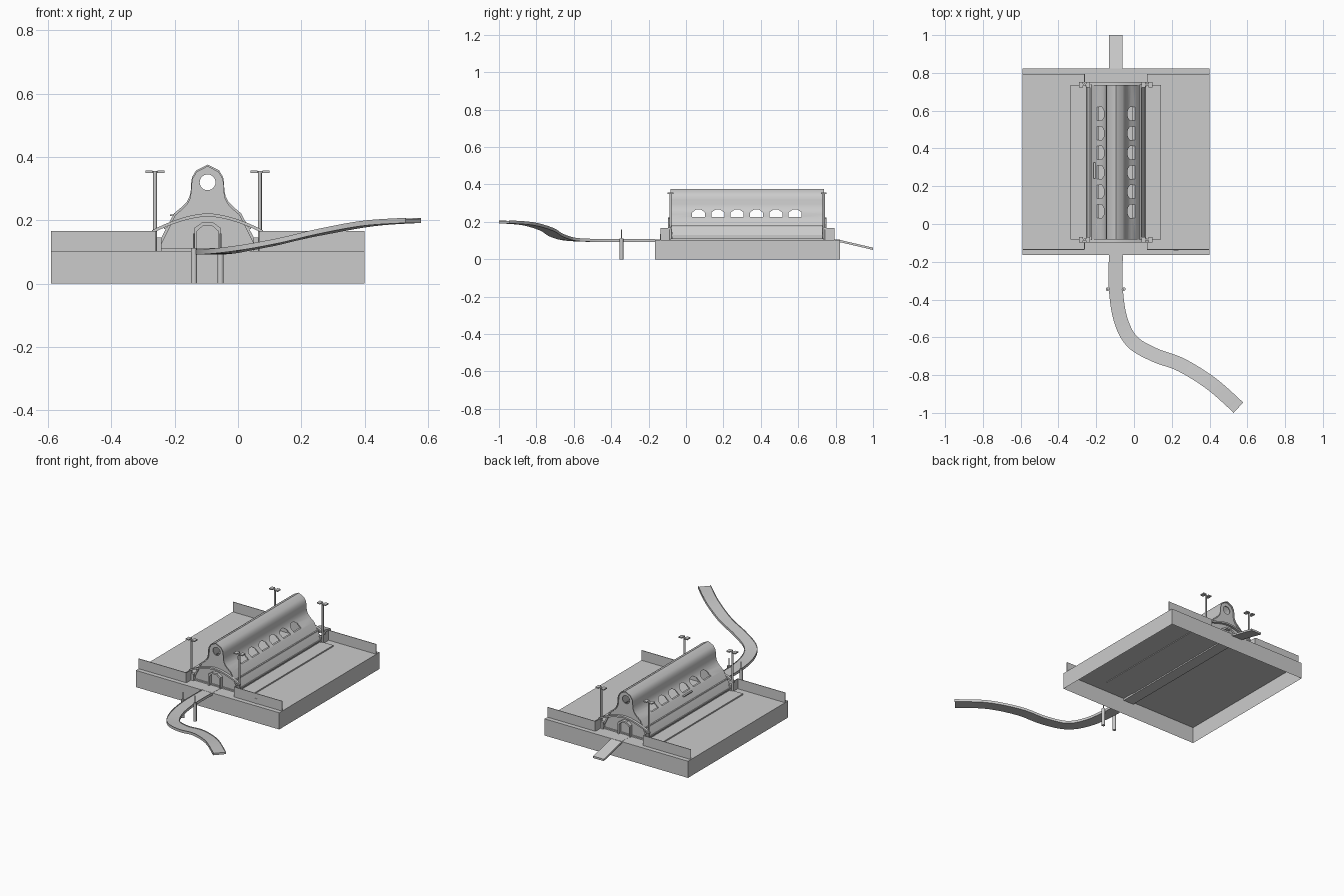
import bpy, bmesh, math
from mathutils import Vector

if "Cube" in bpy.data.objects:
    bpy.data.objects.remove(bpy.data.objects["Cube"], do_unlink=True)

grey = bpy.data.materials.new("light grey")
grey.use_nodes = True
colour = (0.6, 0.6, 0.6, 1)
grey.diffuse_color = colour
grey.node_tree.nodes["Principled BSDF"].inputs["Base Color"].default_value = colour

CX = -0.096            # centre line of the hall
FRONT, BACK = -0.083, 0.737
DECK = 0.104


def finish(name, bm):
    bmesh.ops.recalc_face_normals(bm, faces=bm.faces)
    mesh = bpy.data.meshes.new(name)
    bm.to_mesh(mesh)
    bm.free()
    mesh.materials.append(grey)
    ob = bpy.data.objects.new(name, mesh)
    bpy.context.collection.objects.link(ob)
    return ob


def box(name, lo, hi, bottom=True):
    bm = bmesh.new()
    bmesh.ops.create_cube(bm, size=1)
    for v in bm.verts:
        v.co = [lo[i] + (v.co[i] + 0.5) * (hi[i] - lo[i]) for i in range(3)]
    if not bottom:
        low = [f for f in bm.faces if f.normal.z < -0.9]
        bmesh.ops.delete(bm, geom=low, context='FACES')
    return finish(name, bm)


def cylinder(name, x, y, z0, z1, r):
    bm = bmesh.new()
    bmesh.ops.create_cone(bm, cap_ends=True, segments=12, radius1=r, radius2=r, depth=z1 - z0)
    bmesh.ops.translate(bm, verts=bm.verts, vec=(x, y, (z0 + z1) / 2))
    return finish(name, bm)


def prism(name, points, offset):
    """Extrude a closed outline of 3D points by an offset."""
    bm = bmesh.new()
    face = bm.faces.new([bm.verts.new(p) for p in points])
    new = bmesh.ops.extrude_face_region(bm, geom=[face])["geom"]
    bmesh.ops.translate(bm, verts=[v for v in new if isinstance(v, bmesh.types.BMVert)], vec=offset)
    # the starting face stays as the other cap
    return finish(name, bm)


def loft(name, rings):
    """Skin a row of equal closed rings and cap both ends."""
    bm = bmesh.new()
    rows = [[bm.verts.new(p) for p in ring] for ring in rings]
    n = len(rows[0])
    for a, b in zip(rows, rows[1:]):
        for i in range(n):
            bm.faces.new((a[i], a[(i + 1) % n], b[(i + 1) % n], b[i]))
    bm.faces.new(rows[0])
    bm.faces.new(rows[-1])
    return finish(name, bm)


def smooth(ob, degrees=35):
    bpy.ops.object.select_all(action='DESELECT')
    ob.select_set(True)
    bpy.context.view_layer.objects.active = ob
    bpy.ops.object.shade_smooth_by_angle(angle=math.radians(degrees))


def cut(ob, cutter):
    mod = ob.modifiers.new("cut", 'BOOLEAN')
    mod.operation, mod.solver, mod.object = 'DIFFERENCE', 'EXACT', cutter
    bpy.ops.object.select_all(action='DESELECT')
    ob.select_set(True)
    bpy.context.view_layer.objects.active = ob
    bpy.ops.object.modifier_apply(modifier=mod.name)
    bpy.data.objects.remove(cutter, do_unlink=True)


# Hollow ground block and the low step around the hall
box("ground_block", (-0.59, -0.165, 0), (0.4, 0.823, DECK), bottom=False)
box("hall_step", (-0.335, FRONT, DECK - 0.004), (0.142, BACK, DECK + 0.008))
box("through_path", (-0.133, -0.165, DECK - 0.012), (-0.06, 0.823, DECK + 0.001))

# L-shaped parapets at the four corners
for end, y, y_in in (("front", -0.135, FRONT), ("back", 0.793, BACK)):
    for side, x_out, x_in in (("right", -0.59, -0.262), ("left", 0.4, 0.07)):
        box(f"{end}_{side}_parapet", (min(x_out, x_in), y - 0.002, DECK),
            (max(x_out, x_in), y + 0.002, 0.166))
        box(f"{end}_{side}_return", (x_in - 0.002, min(y, y_in), DECK),
            (x_in + 0.002, max(y, y_in), 0.166))
box("parapet_hatch", (0.209, -0.139, DECK), (0.235, -0.136, 0.135))

# Curved hall roof as a thin shell
half = [(0.155, 0.128), (0.106, 0.222), (0.082, 0.242), (0.066, 0.258), (0.057, 0.275),
        (0.053, 0.295), (0.052, 0.318), (0.049, 0.337), (0.036, 0.358), (0, 0.376)]
outer = [(-x, z) for x, z in half] + [(x, z) for x, z in half[-2::-1]]
inner = [(x * 0.95, z - 0.006) for x, z in outer]
section = outer + inner[::-1]
roof = loft("hall_roof", [[(CX + x, y, z) for x, z in section] for y in (FRONT, BACK)])

# Six gabled windows cut through both slopes
window = [(-0.035, 0.227), (0.035, 0.227), (0.035, 0.25), (0.012, 0.266), (-0.012, 0.266), (-0.035, 0.25)]
for i in range(6):
    yc = 0.067 + 0.1033 * i
    cut(roof, prism("window_cutter", [(-0.4, yc + y, z) for y, z in window], (0.6, 0, 0)))
smooth(roof)

# Gable walls with a round opening, doorway frames and arched canopies
for end, y, out in (("front", FRONT + 0.008, -1), ("back", BACK - 0.008, 1)):
    outline = [(-0.15, DECK)] + [(x * 0.97, z - 0.003) for x, z in outer] + [(0.15, DECK)]
    gable = prism(f"{end}_gable", [(CX + x, y, z) for x, z in outline], (0, -out * 0.006, 0))
    circle = [(CX + 0.025 * math.cos(t * math.pi / 12), y - 0.05, 0.32 + 0.025 * math.sin(t * math.pi / 12))
              for t in range(24)]
    cut(gable, prism("round_cutter", circle, (0, 0.1, 0)))

    door = [(-0.043, DECK), (-0.043, 0.175), (-0.018, 0.193), (0.018, 0.193), (0.043, 0.175), (0.043, DECK)]
    frame = door + [(x * 0.8, z - 0.01 if z > 0.15 else z) for x, z in door[::-1]]
    prism(f"{end}_door_frame", [(CX + x, y, z) for x, z in frame], (0, out * 0.02, 0))

    arc = [(-0.175 + 0.35 * k / 20, 0.222 - 0.053 * abs(k / 10 - 1) ** 1.7) for k in range(21)]
    band = arc + [(x, z - 0.01) for x, z in arc[::-1]]
    smooth(prism(f"{end}_canopy_arch", [(CX + x, y + out * 0.006, z) for x, z in band], (0, out * 0.016, 0)))

# Side rails along the eaves
for side, s in (("right", -1), ("left", 1)):
    for level, dx, z in (("upper", 0.133, 0.176), ("lower", 0.155, 0.126)):
        x = CX + s * dx
        box(f"{side}_{level}_rail", (x - 0.004, FRONT, z - 0.004), (x + 0.004, BACK, z + 0.004))
    x = CX + s * 0.149
    box(f"{side}_sill", (x - 0.003, FRONT, DECK), (x + 0.003, BACK, 0.13))
ledge_x = -0.21
box("window_ledge", (ledge_x - 0.004, 0.24, 0.213), (ledge_x + 0.02, 0.325, 0.219))

# Lamp masts with twin heads at the hall corners
for end, y in (("front", FRONT), ("back", BACK)):
    for side, x in (("right", -0.262), ("left", 0.069)):
        tag = f"{end}_{side}"
        smooth(cylinder(f"{tag}_mast", x, y, DECK, 0.354, 0.006))
        box(f"{tag}_mast_arm", (x - 0.02, y - 0.004, 0.35), (x + 0.02, y + 0.004, 0.356))
        for s in (-1, 1):
            xc = x + s * 0.019
            box(f"{tag}_lamp_{s + 2}", (xc - 0.011, y - 0.015, 0.35), (xc + 0.011, y + 0.015, 0.357))
        inward = 0.012 if x < CX else -0.012
        box(f"{tag}_mast_foot", (x + inward - 0.008, y - 0.01, DECK), (x + inward + 0.008, y + 0.01, 0.146))

# Winding approach road, swept along a smooth path
path = [Vector(p) for p in (
    (-0.096, -0.165, 0.106), (-0.096, -0.345, 0.106), (-0.071, -0.505, 0.107), (-0.01, -0.622, 0.114),
    (0.108, -0.693, 0.135), (0.25, -0.746, 0.167), (0.41, -0.846, 0.196), (0.553, -0.972, 0.206))]


def spline(i, t):
    p0, p1, p2, p3 = (path[min(max(i + k, 0), len(path) - 1)] for k in (-1, 0, 1, 2))
    return 0.5 * (2 * p1 + (p2 - p0) * t + (2 * p0 - 5 * p1 + 4 * p2 - p3) * t * t
                  + (3 * p1 - p0 - 3 * p2 + p3) * t ** 3)


centre = [spline(i, k / 8) for i in range(len(path) - 1) for k in range(8)] + [path[-1]]
road_section = [(-0.037, -0.014), (-0.037, 0.002), (-0.034, 0.002), (-0.034, -0.002),
                (0.034, -0.002), (0.034, 0.002), (0.037, 0.002), (0.037, -0.014)]
rings = []
for i, p in enumerate(centre):
    d = centre[min(i + 1, len(centre) - 1)] - centre[max(i - 1, 0)]
    across = Vector((d.y, -d.x, 0)).normalized()
    rings.append([p + across * u + Vector((0, 0, w)) for u, w in road_section])
smooth(loft("approach_road", rings))

# Round piers with thin poles beside the road
for side, x in (("right", -0.139), ("left", -0.055)):
    smooth(cylinder(f"{side}_pier", x, -0.345, 0, 0.112, 0.01))
    smooth(cylinder(f"{side}_pier_pole", x, -0.345, 0.11, 0.158, 0.003))

# Sloping ramp at the back
loft("back_ramp", [[(x, y, z + dz) for x, dz in ((-0.133, 0), (-0.06, 0), (-0.06, -0.012), (-0.133, -0.012))]
                   for y, z in ((0.82, DECK), (1.0, 0.062))])
